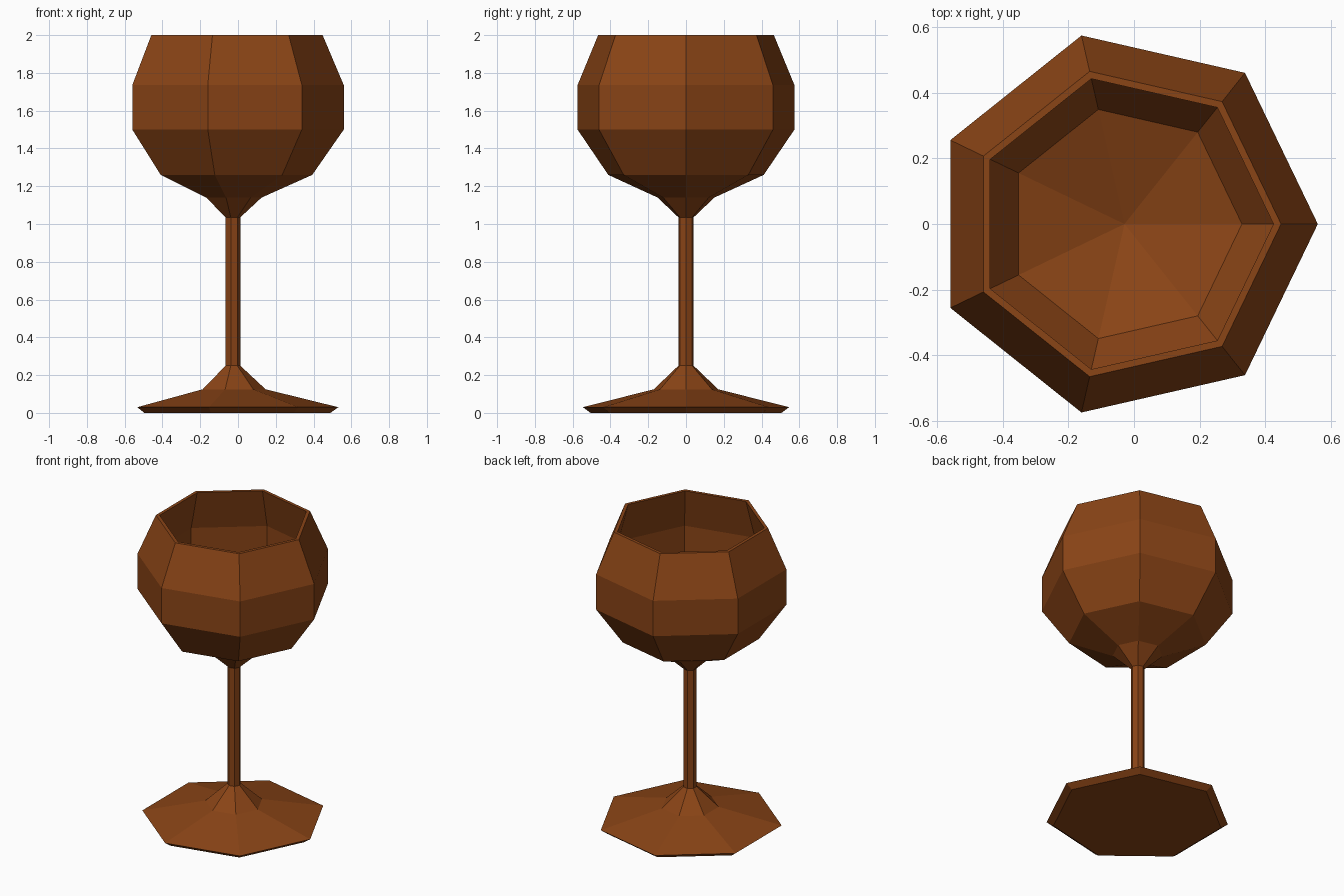
import bpy, bmesh
from math import cos, sin, tau

if "Cube" in bpy.data.objects:
    bpy.data.objects.remove(bpy.data.objects["Cube"])

SIDES = 7
AXIS_X = -0.029  # axis offset so the heptagon is centred by its bounds

wood = bpy.data.materials.new("brown")
wood.diffuse_color = (0.254, 0.058, 0.008, 1)
wood.use_nodes = True
wood.node_tree.nodes["Principled BSDF"].inputs["Base Color"].default_value = wood.diffuse_color


def lathe(name, profile):
    """Seven-sided flat-faced solid from (radius, z) points; radius 0 is a tip."""
    bm = bmesh.new()
    rings = []
    for r, z in profile:
        if r == 0:
            rings.append([bm.verts.new((AXIS_X, 0, z))] * SIDES)
        else:
            rings.append([bm.verts.new((AXIS_X + r * cos(tau * i / SIDES),
                                        r * sin(tau * i / SIDES), z))
                          for i in range(SIDES)])
    for a, b in zip(rings, rings[1:]):
        for i in range(SIDES):
            j = (i + 1) % SIDES
            bm.faces.new(dict.fromkeys((a[i], a[j], b[j], b[i])))
    # flat underside
    if profile[0][0] > 0:
        bm.faces.new(rings[0][::-1])
    bmesh.ops.recalc_face_normals(bm, faces=bm.faces)
    mesh = bpy.data.meshes.new(name)
    bm.to_mesh(mesh)
    bm.free()
    mesh.materials.append(wood)
    obj = bpy.data.objects.new(name, mesh)
    bpy.context.collection.objects.link(obj)
    return obj


# One continuous turned piece: foot, stem, outer bowl, rim, inner bowl
lathe("goblet", [
    (0.518, 0), (0.56, 0.03), (0.175, 0.125),             # foot
    (0.041, 0.25), (0.041, 1.035),                        # stem
    (0.154, 1.14), (0.422, 1.26), (0.589, 1.5),           # bowl outside
    (0.589, 1.735), (0.477, 2.0),
    (0.454, 2.0), (0.528, 1.735), (0.528, 1.52),          # rim and inside
    (0.358, 1.29), (0, 1.17),
])
